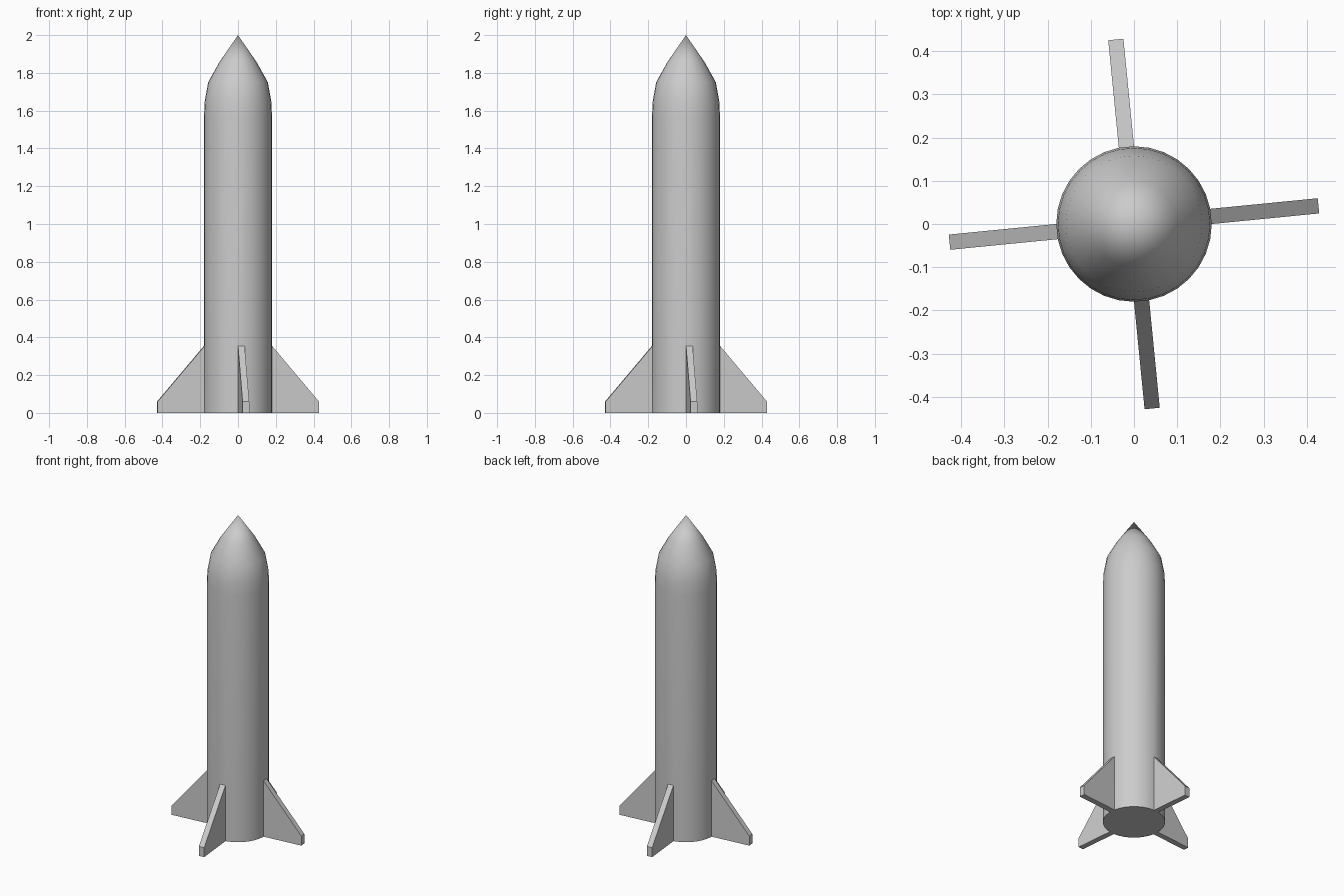
import bpy, bmesh
from math import sin, cos, tau

if "Cube" in bpy.data.objects:
    bpy.data.objects.remove(bpy.data.objects["Cube"])

SIDES = 32
FIN_REACH = 0.25
FIN_TIP_HEIGHT = 0.06
# Radius and height of each ring, from the base up to the nose
PROFILE = [(0.18, 0.0), (0.18, 0.355), (0.18, 1.57), (0.176, 1.65),
           (0.158, 1.75), (0.10, 1.855)]

bm = bmesh.new()

# Body and nose: stacked rings closed by a base cap and a pointed tip
rings = [[bm.verts.new((r * cos(tau * i / SIDES), r * sin(tau * i / SIDES), z))
          for i in range(SIDES)] for r, z in PROFILE]
tip = bm.verts.new((0, 0, 2))
fin_roots = []
bm.faces.new(rings[0][::-1])
for level, (low, high) in enumerate(zip(rings, rings[1:])):
    for i in range(SIDES):
        j = (i + 1) % SIDES
        face = bm.faces.new((low[i], low[j], high[j], high[i]))
        if level == 0 and i % (SIDES // 4) == 0:
            fin_roots.append(face)
for i in range(SIDES):
    bm.faces.new((rings[-1][i], rings[-1][(i + 1) % SIDES], tip))

# Fins: four wall panels pulled outward, with their outer edge lowered
bm.normal_update()
for face in bmesh.ops.extrude_discrete_faces(bm, faces=fin_roots)["faces"]:
    out = face.normal.copy()
    for v in face.verts:
        v.co += out * FIN_REACH
        if v.co.z > 0.1:
            v.co.z = FIN_TIP_HEIGHT

bmesh.ops.recalc_face_normals(bm, faces=bm.faces)
mesh = bpy.data.meshes.new("rocket_body_with_fins")
bm.to_mesh(mesh)
bm.free()
rocket = bpy.data.objects.new("rocket_body_with_fins", mesh)
bpy.context.collection.objects.link(rocket)

# Smooth body, crisp fin edges
bpy.context.view_layer.objects.active = rocket
rocket.select_set(True)
bpy.ops.object.shade_smooth_by_angle(angle=0.6)
